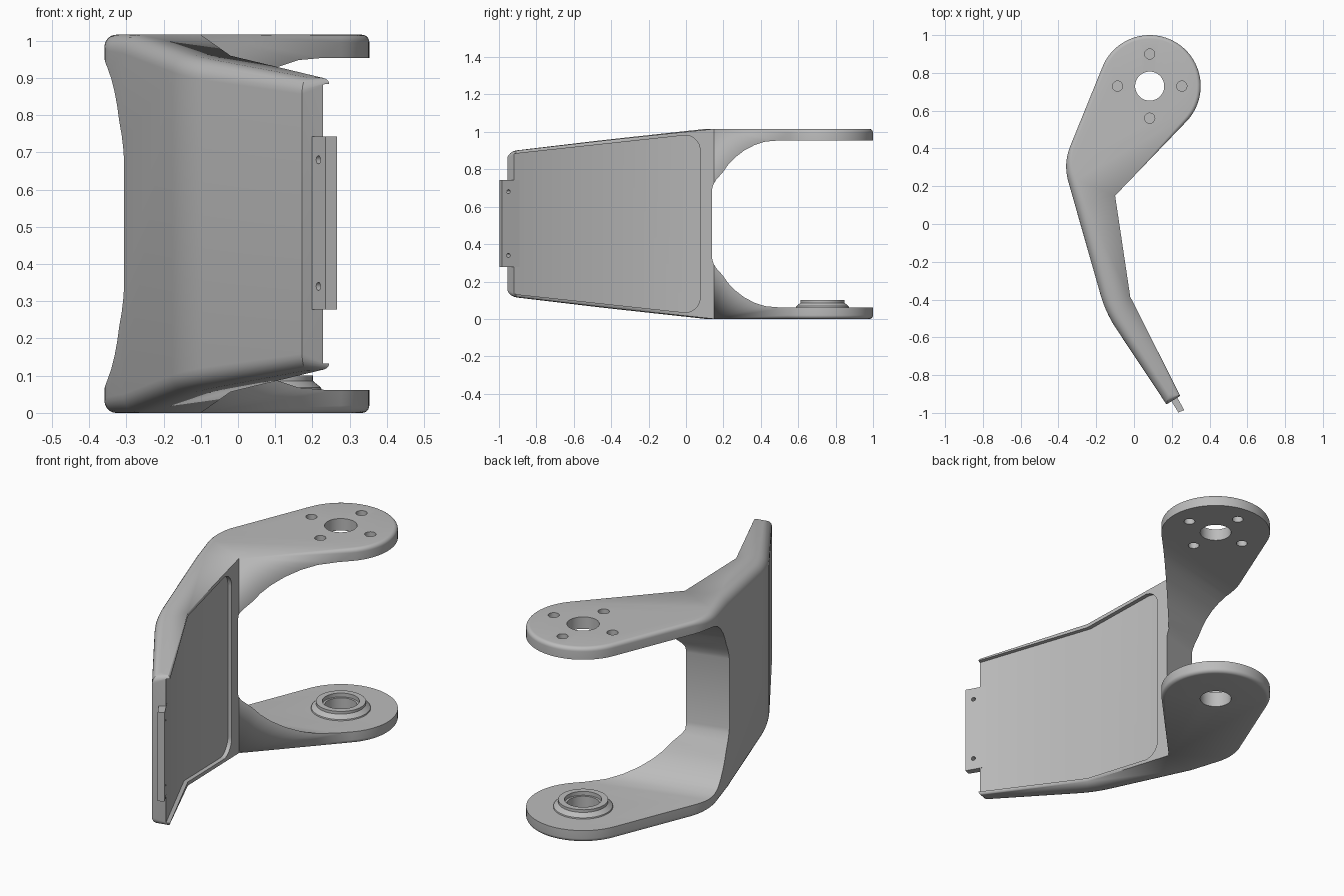
import bpy, bmesh, math
from mathutils import Vector

cube = bpy.data.objects.get("Cube")
if cube:
    bpy.data.objects.remove(cube)

H = 1.016                             # overall height
EAR = Vector((0.083, 0.73))           # pivot centre
EAR_R = 0.27
INNER = Vector((-0.10, 0.15))         # inside corner between ear and panel
BEND = Vector((-0.02, -0.385))        # inside bend of the panel
TIP_IN, TIP_OUT = Vector((0.245, -0.91)), Vector((0.172, -0.955))
U = Vector((-0.267, 0.963))           # along the upper panel
N = Vector((0.963, 0.267))            # through the upper panel

gray = bpy.data.materials.new("satin gray")
gray.use_nodes = True
COLOR = (0.5, 0.5, 0.5, 1)
gray.diffuse_color = COLOR
gray.node_tree.nodes["Principled BSDF"].inputs["Base Color"].default_value = COLOR


def make(name, bm):
    bmesh.ops.remove_doubles(bm, verts=bm.verts, dist=1e-5)
    bmesh.ops.recalc_face_normals(bm, faces=bm.faces)
    mesh = bpy.data.meshes.new(name)
    bm.to_mesh(mesh)
    bm.free()
    mesh.materials.append(gray)
    ob = bpy.data.objects.new(name, mesh)
    bpy.context.collection.objects.link(ob)
    return ob


def loft(name, rings, caps=None):
    """Skin closed rings of points; caps lists index groups for the end faces."""
    bm = bmesh.new()
    vs = [[bm.verts.new(p) for p in ring] for ring in rings]
    n = len(vs[0])
    for a, b in zip(vs, vs[1:]):
        for i in range(n):
            j = (i + 1) % n
            bm.faces.new((a[i], a[j], b[j], b[i]))
    for group in caps or [range(n)]:
        bm.faces.new([vs[0][i] for i in group])
        bm.faces.new([vs[-1][i] for i in group])
    return make(name, bm)


def lathe(name, profile, center, seg=48):
    """Stack of circles given as (radius, z)."""
    ang = [math.tau * i / seg for i in range(seg)]
    return loft(name, [[(center[0] + r * math.cos(a), center[1] + r * math.sin(a), z)
                        for a in ang] for r, z in profile])


def cut(ob, cutter):
    mod = ob.modifiers.new("cut", 'BOOLEAN')
    mod.operation, mod.solver, mod.object = 'DIFFERENCE', 'EXACT', cutter
    bpy.context.view_layer.objects.active = ob
    bpy.ops.object.modifier_apply(modifier=mod.name)
    bpy.data.objects.remove(cutter)


def fillet(a, c, b, trim, n=8):
    p, q = c + (a - c).normalized() * trim, c + (b - c).normalized() * trim
    return [p * (1 - t) ** 2 + c * 2 * t * (1 - t) + q * t * t for t in (i / n for i in range(n + 1))]


def top_z(p):
    """Flat over the ears, sloping down along the panel."""
    return H - 0.105 * max(0, U.dot(INNER) - U.dot(p))


# Plan outline with an edge-rounding radius for each point
arc = [EAR + EAR_R * Vector((math.cos(a), math.sin(a)))
       for a in (math.radians(-44 + 203 * i / 40) for i in range(41))]
C1, C2 = Vector((-0.375, 0.32)), Vector((-0.15, -0.47))
t = (U.dot(C1) - U.dot(INNER)) / (U.dot(C1) - U.dot(C2))
crease = C1.lerp(C2, t)
outline = [(INNER, 0)] + [(p, 0.02) for p in arc]
outline += [(p, 0.02 + 0.003 * i) for i, p in enumerate(fillet(arc[-1], C1, C2, 0.1))]
crease_id = len(outline)
outline += [(crease, 0.05)] + [(p, 0.05) for p in fillet(C1, C2, TIP_OUT, 0.1)]
outline += [(TIP_OUT, 0.04), (TIP_IN, 0.015), (BEND, 0)]
count = len(outline)


def inset(i, d):
    """Move outline point i inward by d, mitred."""
    p = outline[i][0]
    e1 = (p - outline[i - 1][0]).normalized()
    e2 = (outline[(i + 1) % count][0] - p).normalized()
    n1, n2 = Vector((-e1.y, e1.x)), Vector((-e2.y, e2.x))
    return p + (n1 + n2) * d / (1 + n1.dot(n2))


# Bracket body: rounded rings from bottom to top
upper, STEPS = [], 6
for k in range(STEPS + 1):
    a = math.pi / 2 * k / STEPS
    ring = []
    for i, (p, r) in enumerate(outline):
        q = inset(i, r * (1 - math.cos(a)))
        ring.append(Vector((q.x, q.y, top_z(q) - r * (1 - math.sin(a)))))
    upper.append(ring)
lower = [[Vector((v.x, v.y, H - v.z)) for v in ring] for ring in reversed(upper)]
bracket = loft("bracket_body", lower + upper,
               [range(crease_id + 1), [*range(crease_id, count), 0]])

# Opening between the ears
half = [(0.16, 0.69), (0.165, 0.71), (0.18, 0.745), (0.205, 0.785), (0.225, 0.825),
        (0.25, 0.862), (0.285, 0.9), (0.325, 0.93), (0.365, 0.948), (0.415, 0.954), (1.5, 0.954)]
opening = half + [(u, H - z) for u, z in reversed(half)]
cut(bracket, loft("opening_cutter", [[(*(U * u + N * h), z) for u, z in opening] for h in (-1, 1)]))

# Shallow recess in the inside of the panel
DEPTH, BACK, RAD = 0.022, 0.075, 0.08


def floor_x(y):
    a, b = (INNER, BEND) if y > BEND.y else (BEND, TIP_IN)
    return a.x + (b.x - a.x) * (y - a.y) / (b.y - a.y) - DEPTH


def rim_z(y):
    return 0.982 + 0.108 * min(y, 0)


edge = [(-1.1, rim_z(-1.1)), (BEND.y, rim_z(BEND.y)), (0, rim_z(0))]
edge += [(BACK - RAD + RAD * math.sin(a), 0.982 - RAD + RAD * math.cos(a))
         for a in (math.pi / 2 * i / 8 for i in range(1, 9))]
rim = edge + [(y, H - z) for y, z in reversed(edge)]
last = len(rim) - 1
cut(bracket, loft("recess_cutter",
                  [[(floor_x(y), y, z) for y, z in rim], [(0.7, y, z) for y, z in rim]],
                  [range(1, last), [0, 1, last - 1, last]]))

# Pivot holes: stepped bore below, four screw holes above
cut(bracket, lathe("bore_cutter", [(0.077, -0.1), (0.077, H + 0.1)], EAR))
for i in range(4):
    a = math.pi / 2 * i
    spot = EAR + 0.17 * Vector((math.cos(a), math.sin(a)))
    cut(bracket, lathe("screw_cutter", [(0.027, 0.8), (0.027, H + 0.1)], spot, 24))

# Raised collar around the lower pivot
collar = lathe("pivot_collar", [(0.142, 0.06), (0.14, 0.068), (0.118, 0.086), (0.118, 0.1)], EAR)
cut(collar, lathe("collar_cutter", [(0.077, 0), (0.077, 0.08), (0.088, 0.08), (0.088, 0.2)], EAR))

# Mounting tab at the panel end, with two pin holes
plan = [Vector(p) for p in ((0.178, -0.905), (0.235, -0.998), (0.266, -0.985), (0.213, -0.89))]
tab = loft("mounting_tab", [[(*p, z) for p in plan] for z in (0.278, 0.742)])
through = Vector((0.86, 0.51, 0))
side = Vector((0.51, -0.86, 0))
for z in (0.34, 0.68):
    ring = [side * math.cos(a) + Vector((0, 0, math.sin(a)))
            for a in (math.tau * i / 16 for i in range(16))]
    mid = Vector((0.232, -0.957, z))
    cut(tab, loft("pin_cutter", [[mid + through * h + v * 0.011 for v in ring] for h in (-0.1, 0.1)]))

# Smooth the curved surfaces, keep real edges sharp
for ob in (bracket, collar, tab):
    bpy.ops.object.select_all(action='DESELECT')
    ob.select_set(True)
    bpy.context.view_layer.objects.active = ob
    bpy.ops.object.shade_smooth_by_angle(angle=math.radians(25))
